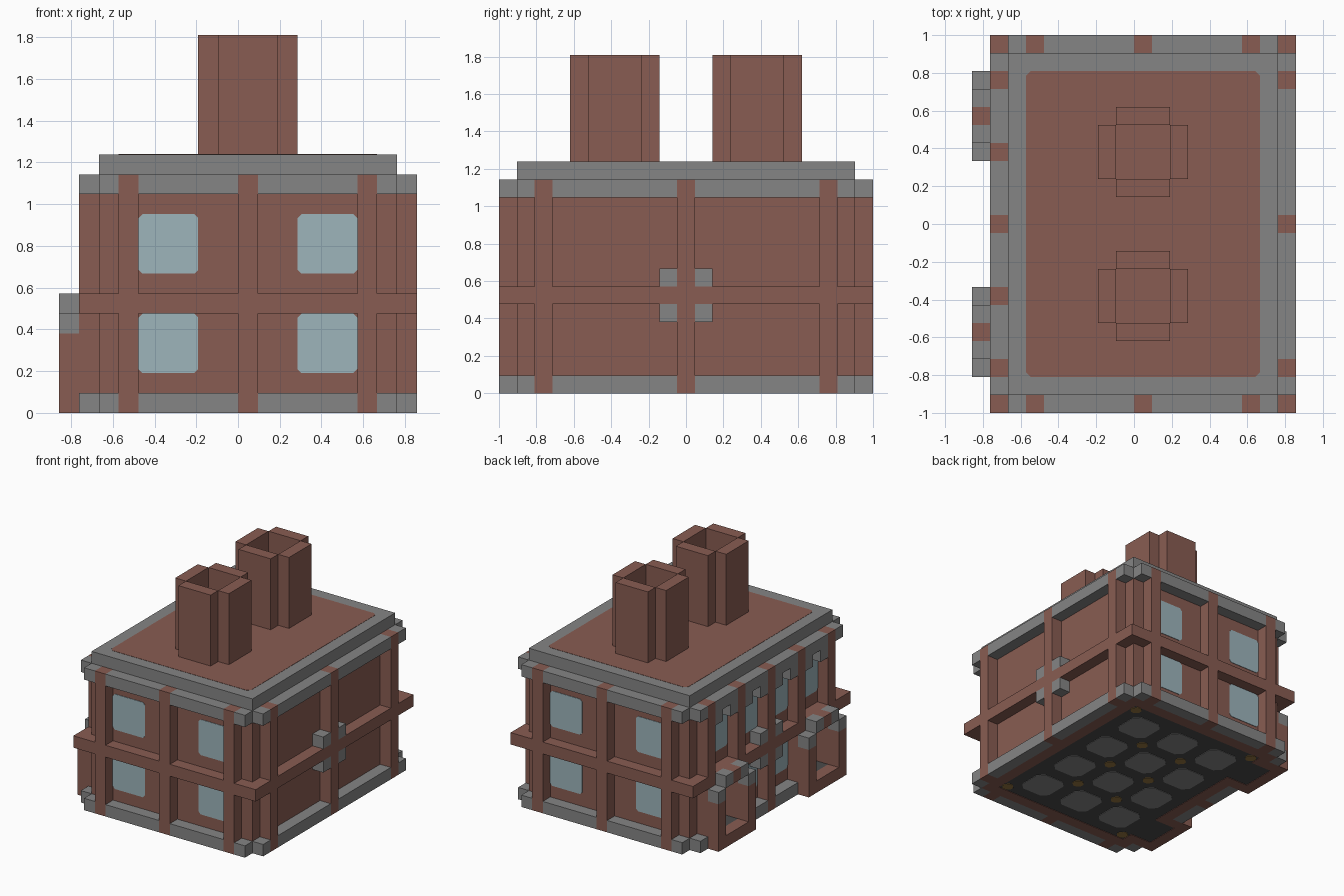
import bpy, bmesh
from mathutils import Matrix

if "Cube" in bpy.data.objects:
    bpy.data.objects.remove(bpy.data.objects["Cube"], do_unlink=True)

U = 2 / 21  # one building block


def material(name, rgb):
    m = bpy.data.materials.new(name)
    m.use_nodes = True
    m.diffuse_color = (*rgb, 1)
    m.node_tree.nodes["Principled BSDF"].inputs["Base Color"].default_value = (*rgb, 1)
    return m


BRICK = material("brick brown", (0.25, 0.108, 0.085))
STONE = material("stone grey", (0.235, 0.235, 0.235))
GLASS = material("pale blue glass", (0.34, 0.46, 0.5))
DARK = material("dark floor", (0.07, 0.07, 0.07))
OCHRE = material("ochre tile", (0.3, 0.18, 0.05))


def blocks(name, mat, boxes, cut=0, axis=None):
    """Boxes (x0, x1, y0, y1, z0, z1) in block units; cut clips the edges along axis."""
    bm = bmesh.new()
    for x0, x1, y0, y1, z0, z1 in boxes:
        size = Matrix.Diagonal(((x1 - x0) * U, (y1 - y0) * U, (z1 - z0) * U, 1))
        mid = (((x0 + x1) / 2 - 9) * U, ((y0 + y1) / 2 - 10.5) * U, (z0 + z1) / 2 * U)
        bmesh.ops.create_cube(bm, size=1, matrix=Matrix.Translation(mid) @ size)
    if cut:
        edges = [e for e in bm.edges
                 if abs((e.verts[0].co - e.verts[1].co).normalized()[axis]) > 0.9]
        bmesh.ops.bevel(bm, geom=edges, offset=cut * U, segments=1, affect='EDGES')
    mesh = bpy.data.meshes.new(name)
    bm.to_mesh(mesh)
    bm.free()
    ob = bpy.data.objects.new(name, mesh)
    mesh.materials.append(mat)
    bpy.context.collection.objects.link(ob)
    return ob


def both(boxes):
    """Add the copy mirrored front to back."""
    return boxes + [(a, b, 21 - d, 21 - c, e, f) for a, b, c, d, e, f in boxes]


def gaps(start, end, stops):
    """Runs between one-block stops."""
    runs = []
    for s in list(stops) + [end]:
        if s > start:
            runs.append((start, s))
        start = s + 1
    return runs


FRONT_POSTS = (3, 9, 15)
RIGHT_POSTS = (2, 10, 18)
LEFT_POSTS = (2, 6, 10, 14, 18)
DOORS = ((3, 6), (15, 18))

# Walls, with two door openings on the left-hand wall
blocks("end_walls", BRICK, both([(2, 17, 1, 2, 0, 12)]))
blocks("plain_wall", BRICK, [(16, 17, 2, 19, 0, 12)])
blocks("door_wall", BRICK,
       [(2, 3, a, b, 0, 12) for a, b in ((2, 3), (6, 15), (18, 19))] +
       [(2, 3, a, b, 5, 12) for a, b in DOORS])

# Posts and middle belt
blocks("end_posts", BRICK, both([(i, i + 1, 0, 1, 0, 12) for i in FRONT_POSTS]))
blocks("side_posts", BRICK,
       [(17, 18, j, j + 1, 0, 12) for j in RIGHT_POSTS] +
       [(1, 2, j, j + 1, 0, 12) for j in LEFT_POSTS])
blocks("middle_belt", BRICK,
       both([(1, 18, 0, 1, 5, 6)]) + [(1, 2, 1, 20, 5, 6), (17, 18, 1, 20, 5, 6)])

# Stone base and cornice run between the posts
for name, z in (("stone_base", 0), ("stone_cornice", 11)):
    runs = both([(a, b, 0, 1, z, z + 1) for a, b in gaps(2, 17, FRONT_POSTS)])
    runs += [(17, 18, a, b, z, z + 1) for a, b in gaps(1, 20, RIGHT_POSTS)]
    runs += [(1, 2, a, b, z, z + 1) for a, b in gaps(1, 20, LEFT_POSTS)
             if z or (a, b) not in DOORS]
    blocks(name, STONE, runs)

# Stone blocks around the belt crossings, and brackets under the cornice
blocks("crossing_stones", STONE,
       both([(x, x + 1, 9, 10, z, z + 1) for x in (1, 17) for z in (4, 6)]))
blocks("cornice_brackets", STONE,
       [(1, 2, j, j + 1, 10, 11) for a, b in gaps(3, 18, LEFT_POSTS[1:-1])
        for j in (a, b - 1)])

# Porches: sill, legs, stepped arch and keystone
blocks("porch_frames", BRICK, both([
    (0, 1, 3, 6, 0, 1), (0, 1, 2, 3, 0, 4), (0, 1, 6, 7, 0, 4), (0, 1, 4, 5, 5, 6)]))
blocks("porch_arches", STONE, both([
    (0, 1, 2, 3, 4, 5), (0, 1, 6, 7, 4, 5), (0, 1, 3, 4, 5, 6), (0, 1, 5, 6, 5, 6)]))

# Windows
T = 0.04
blocks("end_windows", GLASS,
       both([(x, x + 3, 1 - T, 1 + T, z, z + 3) for x in (4, 12) for z in (2, 7)]),
       0.2, 1)
blocks("side_windows", GLASS,
       both([(2 - T, 2 + T, 7, 10, z, z + 3) for z in (2, 7)] +
            [(2 - T, 2 + T, 3, 6, 7, 10)]), 0.2, 0)

# Roof
blocks("roof_slab", STONE, [(2, 17, 1, 20, 12, 13)])
blocks("roof_panel", BRICK, [(3, 16, 2, 19, 12.98, 13.02)], 0.25, 2)

# Hollow chimneys
blocks("chimneys", BRICK, both([
    (8, 11, 4, 5, 13, 19), (8, 11, 8, 9, 13, 19),
    (7, 8, 5, 8, 13, 19), (11, 12, 5, 8, 13, 19)]))

# Floor with tiles on its underside
blocks("floor", DARK, [(3, 16, 2, 19, T, 1)] + both([(1, 3, 3, 6, T, 1)]))
blocks("floor_tiles", STONE,
       [(x - 1.4, x + 1.4, y - 1.4, y + 1.4, 0, 2 * T)
        for x in (5.5, 9.5, 13.5) for y in (4.5, 8.5, 12.5, 16.5)], 0.5, 2)
blocks("floor_studs", OCHRE,
       [(x - 0.45, x + 0.45, y - 0.45, y + 0.45, 0, 2 * T)
        for x, y in [(x, y) for x in (7.5, 11.5) for y in (6.5, 10.5, 14.5)] +
        [(x, y) for x in (3.5, 15.5) for y in (2.5, 18.5)]], 0.3, 2)
